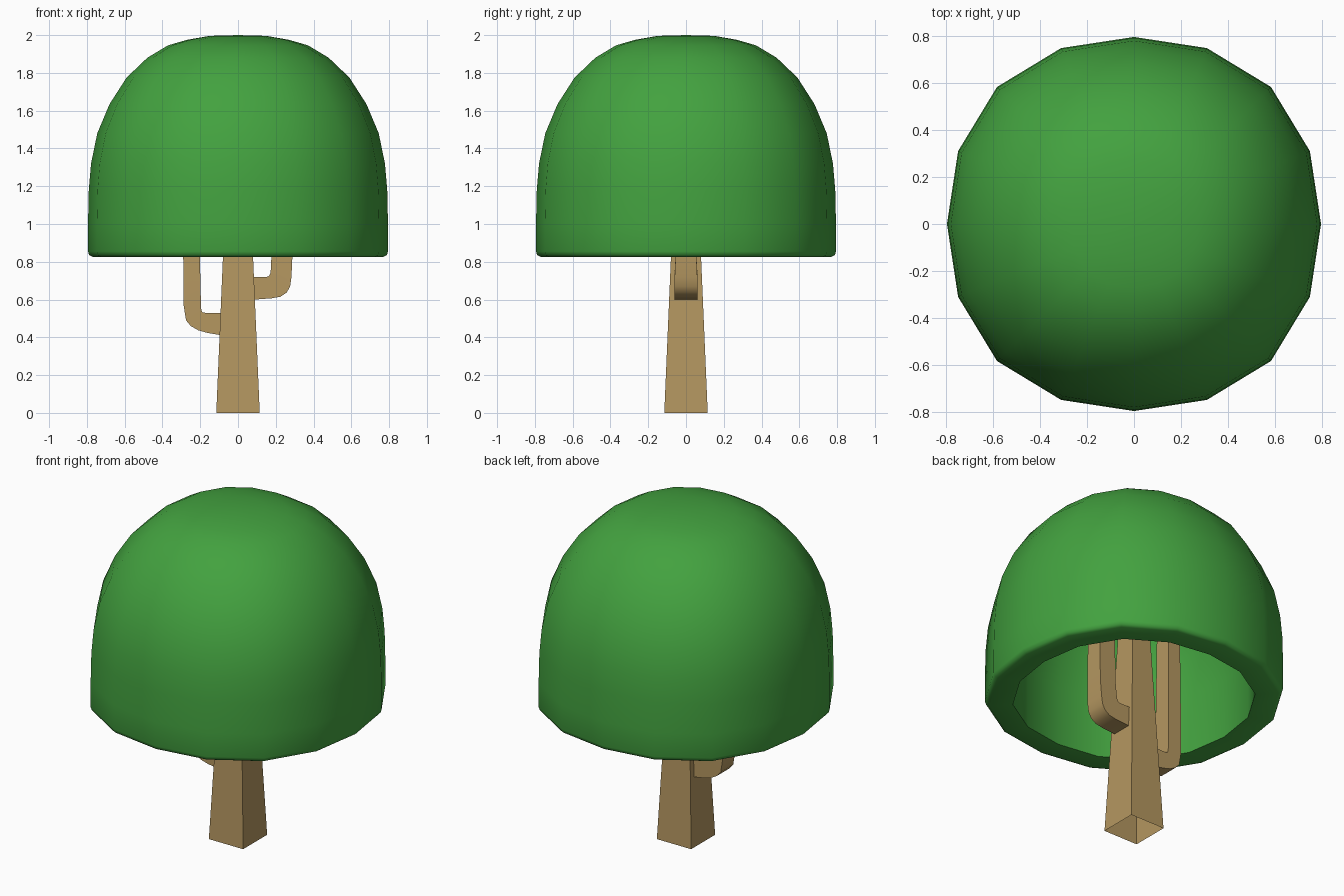
import bpy, bmesh, math

if "Cube" in bpy.data.objects:
    bpy.data.objects.remove(bpy.data.objects["Cube"])


def material(name, rgb):
    m = bpy.data.materials.new(name)
    m.diffuse_color = (*rgb, 1)
    m.use_nodes = True
    m.node_tree.nodes["Principled BSDF"].inputs["Base Color"].default_value = m.diffuse_color
    return m


green = material("leaf green", (0.056, 0.36, 0.05))
brown = material("bark brown", (0.46, 0.31, 0.118))


def finish(bm, name, mat, angle):
    bmesh.ops.recalc_face_normals(bm, faces=bm.faces)
    me = bpy.data.meshes.new(name)
    bm.to_mesh(me)
    bm.free()
    me.materials.append(mat)
    ob = bpy.data.objects.new(name, me)
    bpy.context.collection.objects.link(ob)
    bpy.ops.object.select_all(action='DESELECT')
    ob.select_set(True)
    bpy.context.view_layer.objects.active = ob
    bpy.ops.object.shade_smooth_by_angle(angle=math.radians(angle))
    return ob


def lathe(name, profile, mat, sides=16):
    """Spin an (r, z) profile; rings are slightly squared. Both ends are poles."""
    bm = bmesh.new()
    rings = []
    for r, z in profile[1:-1]:
        ring = []
        for i in range(sides):
            a = 2 * math.pi * i / sides
            k = r * (1 + 0.018 * (1 - math.cos(4 * a)))
            ring.append(bm.verts.new((k * math.cos(a), k * math.sin(a), z)))
        rings.append(ring)
    first = bm.verts.new((0, 0, profile[0][1]))
    last = bm.verts.new((0, 0, profile[-1][1]))
    for i in range(sides):
        j = (i + 1) % sides
        for a, b in zip(rings, rings[1:]):
            bm.faces.new((a[i], a[j], b[j], b[i]))
        bm.faces.new((first, rings[0][j], rings[0][i]))
        bm.faces.new((last, rings[-1][i], rings[-1][j]))
    return finish(bm, name, mat, 48)


# Hollow leaf dome: outside from the top down, rim, then inside back up
lathe("canopy", [
    (0, 2.0), (0.15, 1.996), (0.27, 1.975), (0.37, 1.946), (0.48, 1.88),
    (0.59, 1.775), (0.68, 1.635), (0.745, 1.48), (0.778, 1.32), (0.79, 1.18),
    (0.794, 1.0), (0.794, 0.855), (0.788, 0.835), (0.77, 0.826),
    (0.645, 0.826), (0.645, 1.18), (0.612, 1.42), (0.55, 1.57),
    (0.475, 1.68), (0.39, 1.765), (0.31, 1.81), (0.2, 1.84), (0.1, 1.85),
    (0, 1.85)], green)

# Square tapered trunk, open underneath
bm = bmesh.new()
bmesh.ops.create_cube(bm, size=1)
for v in bm.verts:
    top = v.co.z > 0
    h = 0.035 if top else 0.115
    v.co = (math.copysign(h, v.co.x), math.copysign(h, v.co.y), 1.87 if top else 0)
bmesh.ops.recalc_face_normals(bm, faces=bm.faces)
base = [f for f in bm.faces if f.calc_center_median().z < 0.01]
bmesh.ops.delete(bm, geom=base, context='FACES_ONLY')
finish(bm, "trunk", brown, 30)


# Bent branches: outline strips in x/z given a width in y
def branch(name, outer, inner):
    bm = bmesh.new()
    rows = []
    for (xo, zo), (xi, zi) in zip(outer, inner):
        h = 0.06 if zo < 0.8 else (0.055 if zo < 1 else 0.045)
        rows.append([bm.verts.new(p) for p in (
            (xo, -h, zo), (xo, h, zo), (xi, h, zi), (xi, -h, zi))])
    for a, b in zip(rows, rows[1:]):
        for i in range(4):
            j = (i + 1) % 4
            bm.faces.new((a[i], a[j], b[j], b[i]))
    bm.faces.new(rows[0])
    bm.faces.new(rows[-1])
    finish(bm, name, brown, 40)


branch("left_branch",
       [(-0.05, 0.405), (-0.16, 0.423), (-0.21, 0.437), (-0.25, 0.46), (-0.275, 0.49),
        (-0.288, 0.57), (-0.29, 0.83), (-0.285, 1.80)],
       [(-0.05, 0.53), (-0.15, 0.53), (-0.175, 0.53), (-0.188, 0.533), (-0.194, 0.542),
        (-0.196, 0.57), (-0.202, 0.83), (-0.21, 1.82)])
branch("right_branch",
       [(0.05, 0.597), (0.18, 0.607), (0.225, 0.615), (0.258, 0.637), (0.276, 0.67),
        (0.283, 0.72), (0.288, 0.83), (0.285, 1.80)],
       [(0.05, 0.72), (0.13, 0.72), (0.152, 0.72), (0.163, 0.724), (0.17, 0.735),
        (0.173, 0.75), (0.177, 0.83), (0.19, 1.82)])
